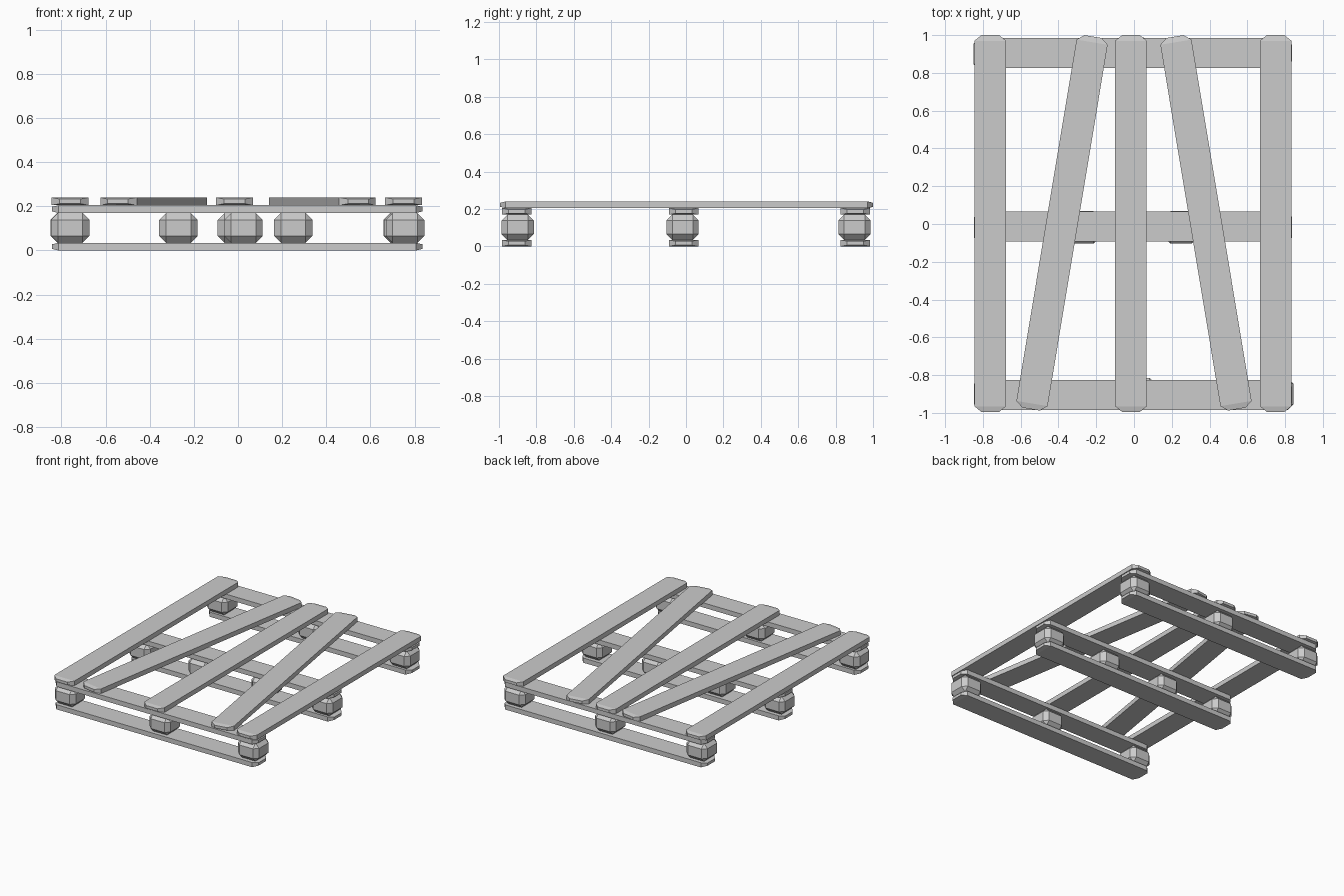
import bpy
import bmesh
import math
from mathutils import Vector

cube = bpy.data.objects.get("Cube")
if cube:
    bpy.data.objects.remove(cube, do_unlink=True)

GREY = (0.6, 0.6, 0.6, 1.0)
wood = bpy.data.materials.new("pale grey wood")
wood.use_nodes = True
wood.diffuse_color = GREY
wood.node_tree.nodes["Principled BSDF"].inputs["Base Color"].default_value = GREY

PLANK_T = 0.035   # plank thickness
PLANK_W = 0.167   # plank width
TIP = 0.03        # length of the tapered plank end


def finish(name, bm, location, angle=0.0):
    bmesh.ops.recalc_face_normals(bm, faces=bm.faces)
    mesh = bpy.data.meshes.new(name)
    bm.to_mesh(mesh)
    bm.free()
    mesh.materials.append(wood)
    obj = bpy.data.objects.new(name, mesh)
    obj.location = location
    obj.rotation_euler.z = angle
    bpy.context.collection.objects.link(obj)


def plank(name, start, end, z, width=PLANK_W):
    """Flat board from start to end whose two ends taper to a smaller face."""
    start, end = Vector(start), Vector(end)
    run = end - start
    half = run.length / 2
    bm = bmesh.new()
    rings = []
    for x, sy, sz in ((-half, 0.56, 0.6), (TIP - half, 1, 1),
                      (half - TIP, 1, 1), (half, 0.56, 0.6)):
        w, t = width / 2 * sy, PLANK_T / 2 * sz
        rings.append([bm.verts.new((x, a * w, b * t))
                      for a, b in ((-1, -1), (1, -1), (1, 1), (-1, 1))])
    for r, s in zip(rings, rings[1:]):
        for i in range(4):
            j = (i + 1) % 4
            bm.faces.new((r[i], r[j], s[j], s[i]))
    bm.faces.new(rings[0])
    bm.faces.new(rings[-1])
    mid = (start + end) / 2
    finish(name, bm, (mid.x, mid.y, z + PLANK_T / 2), math.atan2(run.y, run.x))


def block(name, x, y):
    """Spacer block with every edge chamfered."""
    bm = bmesh.new()
    bmesh.ops.create_cube(bm, size=1)
    bmesh.ops.scale(bm, vec=(0.174, 0.172, 0.135), verts=bm.verts)
    bmesh.ops.bevel(bm, geom=bm.edges[:], offset=0.031, segments=1,
                    affect='EDGES')
    finish(name, bm, (x, y, 0.1025))


# Cross boards below and above the blocks
ROWS = {"front": -0.906, "middle": -0.013, "back": 0.906}
for row, y in ROWS.items():
    for level, z in (("lower", 0.0), ("upper", 0.17)):
        plank(f"{row}_{level}_cross_board", (-0.843, y), (0.836, y), z, 0.158)

# Spacer blocks, three at front and back, four in the middle
BLOCKS = {"front": (-0.76, 0.025, 0.757),
          "middle": (-0.76, -0.27, 0.25, 0.75),
          "back": (-0.762, -0.005, 0.747)}
for row, xs in BLOCKS.items():
    for i, x in enumerate(xs):
        block(f"{row}_block_{i + 1}", x, ROWS[row] + (0.006 if row == "front" else -0.005))

# Straight top boards
for name, x in (("right", -0.761), ("centre", -0.016), ("left", 0.75)):
    plank(f"{name}_top_board", (x, -0.995), (x, 1.0), 0.205)

# Slanted top boards
for name, side in (("right", -1), ("left", 1)):
    plank(f"{name}_slanted_board", (side * 0.545, -0.98),
          (side * 0.217, 0.992), 0.205)
